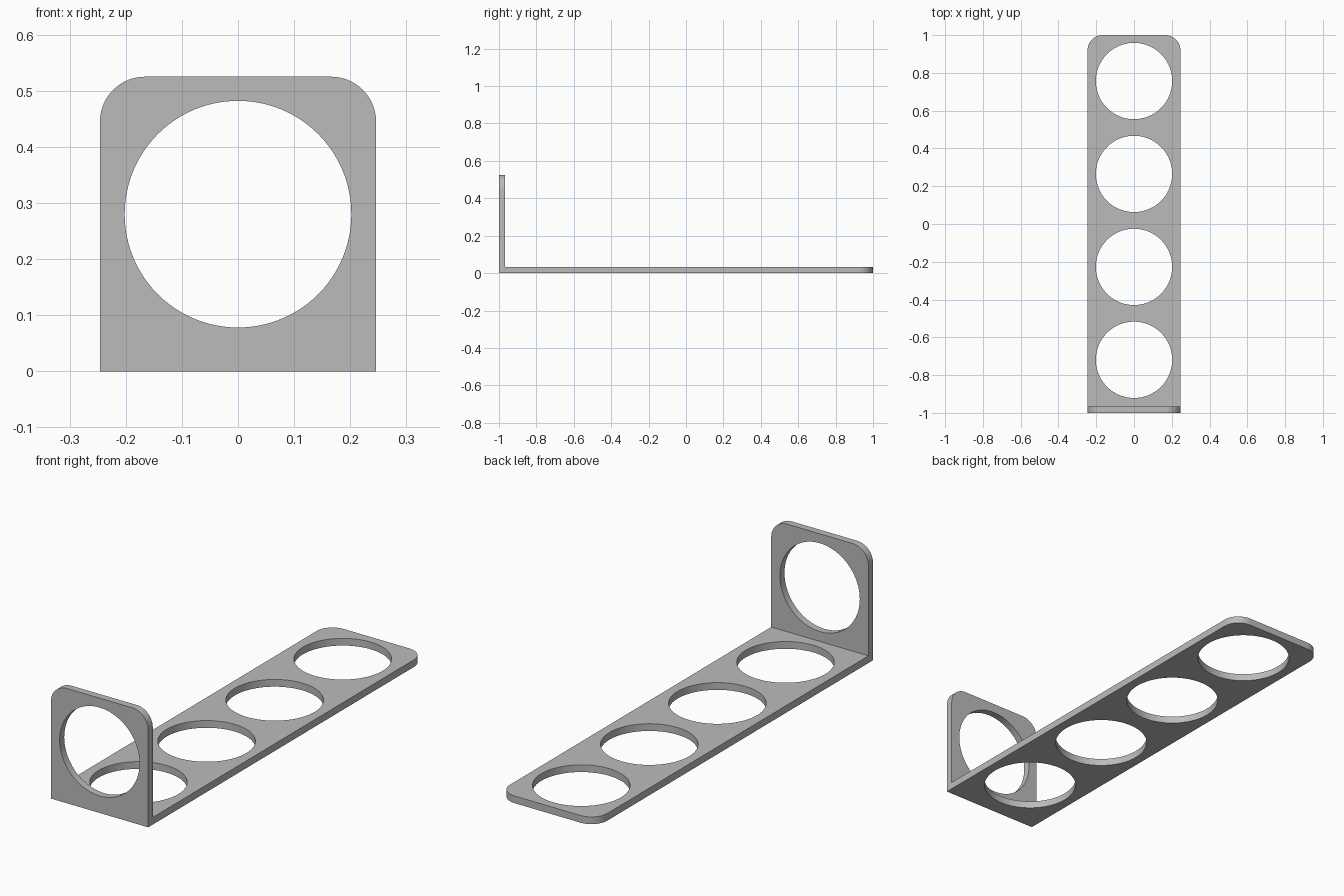
import bpy, bmesh
from math import pi, sin, cos, radians
from mathutils import Matrix, Vector

cube = bpy.data.objects.get("Cube")
if cube:
    bpy.data.objects.remove(cube, do_unlink=True)

HALF_W, THICK, CORNER, HOLE_R = 0.246, 0.033, 0.08, 0.202
HEIGHT, PITCH = 0.525, 0.492

grey = bpy.data.materials.new("plain grey")
grey.use_nodes = True
colour = (0.5, 0.5, 0.5, 1)
grey.diffuse_color = colour
grey.node_tree.nodes["Principled BSDF"].inputs["Base Color"].default_value = colour


def arc(cx, cy, r, start, end, steps):
    return [Vector((cx + r * cos(start + (end - start) * i / steps),
                    cy + r * sin(start + (end - start) * i / steps), 0))
            for i in range(steps + 1)]


def plate(name, length, holes, matrix):
    """Plate with two rounded far corners and round holes, from v = 0 to length."""
    cx, cy = HALF_W - CORNER, length - CORNER
    outline = [Vector((-HALF_W, 0, 0)), Vector((HALF_W, 0, 0))]
    outline += arc(cx, cy, CORNER, 0, pi / 2, 16)
    outline += arc(-cx, cy, CORNER, pi / 2, pi, 16)
    loops = [outline] + [arc(0, v, HOLE_R, 0, 2 * pi, 96)[:-1] for v in holes]

    bm = bmesh.new()
    edges = []
    for loop in loops:
        verts = [bm.verts.new(p) for p in loop]
        edges += [bm.edges.new((a, b)) for a, b in zip(verts, verts[1:] + verts[:1])]
    bmesh.ops.triangle_fill(bm, edges=edges, use_beauty=True, normal=(0, 0, 1))
    top = bmesh.ops.extrude_face_region(bm, geom=bm.faces[:])
    moved = [g for g in top["geom"] if isinstance(g, bmesh.types.BMVert)]
    bmesh.ops.translate(bm, verts=moved, vec=(0, 0, THICK))
    bmesh.ops.transform(bm, matrix=matrix, verts=bm.verts)
    bmesh.ops.recalc_face_normals(bm, faces=bm.faces)

    mesh = bpy.data.meshes.new(name)
    bm.to_mesh(mesh)
    bm.free()
    mesh.materials.append(grey)
    obj = bpy.data.objects.new(name, mesh)
    bpy.context.collection.objects.link(obj)
    return obj


# Long base with four holes, and upright end plate with one
first = HEIGHT - PITCH / 2
base = plate("bracket", 2, [first + 0.002 + PITCH * i for i in range(4)],
             Matrix.Translation((0, -1, 0)))
upright = plate("upright_plate", HEIGHT, [first + 0.001],
                Matrix.Translation((0, THICK - 1, 0)) @ Matrix.Rotation(pi / 2, 4, "X"))

# Join both into one solid
union = base.modifiers.new("union", "BOOLEAN")
union.operation, union.solver, union.object = "UNION", "EXACT", upright
bpy.ops.object.select_all(action="DESELECT")
base.select_set(True)
bpy.context.view_layer.objects.active = base
bpy.ops.object.modifier_apply(modifier="union")
bpy.data.objects.remove(upright, do_unlink=True)
bpy.ops.object.shade_smooth_by_angle(angle=radians(30))
